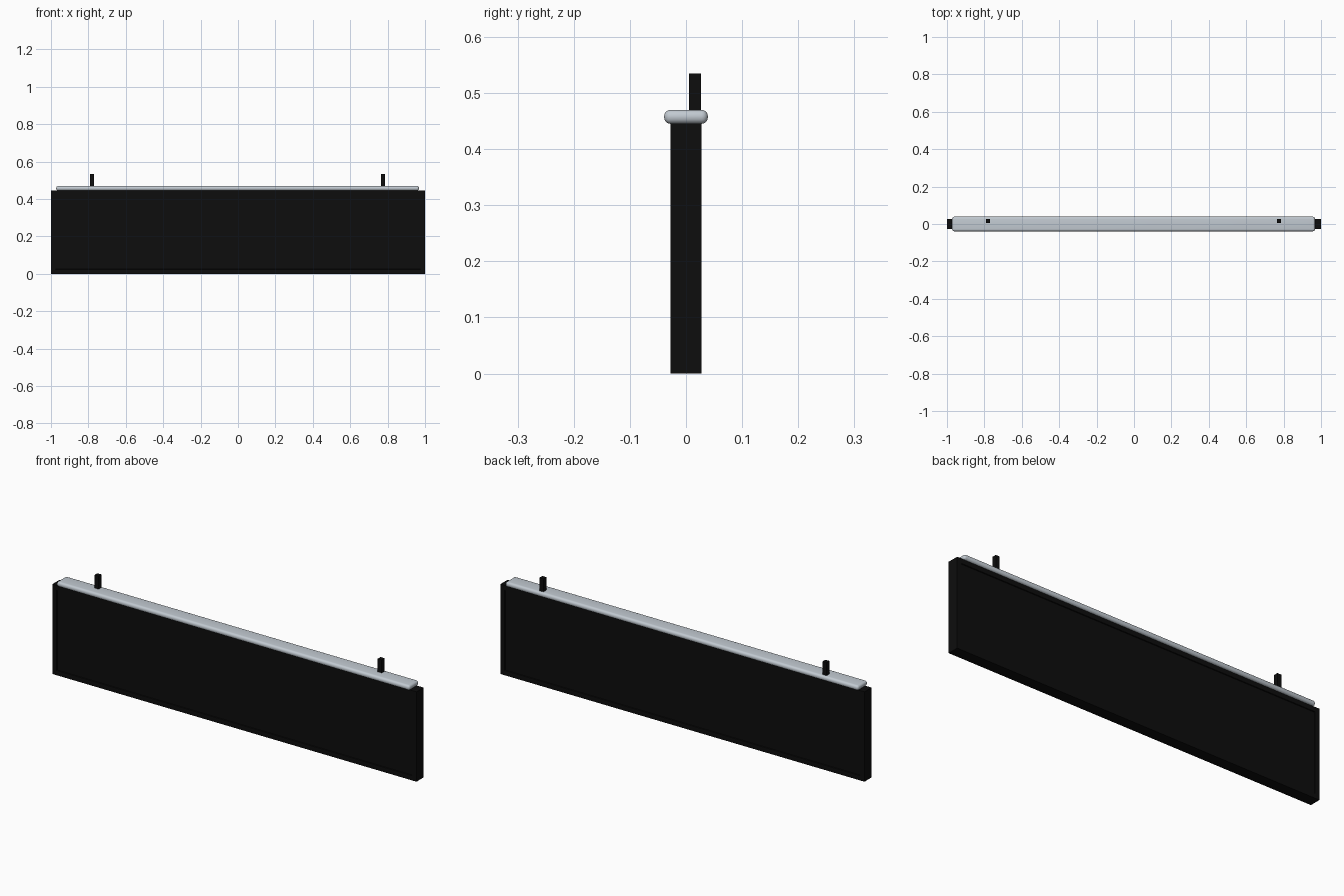
import bpy
import bmesh
from mathutils import Vector

cube = bpy.data.objects.get("Cube")
if cube:
    bpy.data.objects.remove(cube, do_unlink=True)


def material(name, rgb, roughness):
    mat = bpy.data.materials.new(name)
    mat.use_nodes = True
    color = (*rgb, 1)
    mat.diffuse_color = color
    shader = mat.node_tree.nodes["Principled BSDF"]
    shader.inputs["Base Color"].default_value = color
    shader.inputs["Roughness"].default_value = roughness
    return mat


black = material("matte_black", (0.004, 0.004, 0.004), 0.6)
silver = material("pale_silver", (0.54, 0.59, 0.64), 0.4)


def box(name, low, high, mat):
    low, high = Vector(low), Vector(high)
    bm = bmesh.new()
    bmesh.ops.create_cube(bm, size=1)
    bmesh.ops.scale(bm, vec=high - low, verts=bm.verts)
    mesh = bpy.data.meshes.new(name)
    bm.to_mesh(mesh)
    bm.free()
    mesh.materials.append(mat)
    obj = bpy.data.objects.new(name, mesh)
    obj.location = (low + high) / 2
    bpy.context.collection.objects.link(obj)
    return obj


# Sign case with a shallow recessed panel on the front and back
case = box("sign_case", (-1, -0.028, 0), (1, 0.028, 0.446), black)
bm = bmesh.new()
bm.from_mesh(case.data)
bm.normal_update()
panels = [f for f in bm.faces if abs(f.normal.y) > 0.9]
bmesh.ops.inset_individual(bm, faces=panels, thickness=0.033)
bmesh.ops.inset_individual(bm, faces=panels, thickness=0.002, depth=-0.004)
bm.to_mesh(case.data)
bm.free()

# Rounded rail along the top
rail = box("top_rail", (-0.972, -0.039, 0.445), (0.968, 0.039, 0.47), silver)
bevel = rail.modifiers.new("rounded_edges", "BEVEL")
bevel.width = 0.0115
bevel.segments = 5
bpy.ops.object.select_all(action="DESELECT")
rail.select_set(True)
bpy.context.view_layer.objects.active = rail
bpy.ops.object.modifier_apply(modifier=bevel.name)
bpy.ops.object.shade_smooth_by_angle()

# Square hanging rods rising through the rail
for side, x in (("right", -0.78), ("left", 0.775)):
    box(side + "_hanging_rod", (x - 0.011, 0.005, 0.44),
        (x + 0.011, 0.027, 0.535), black)
